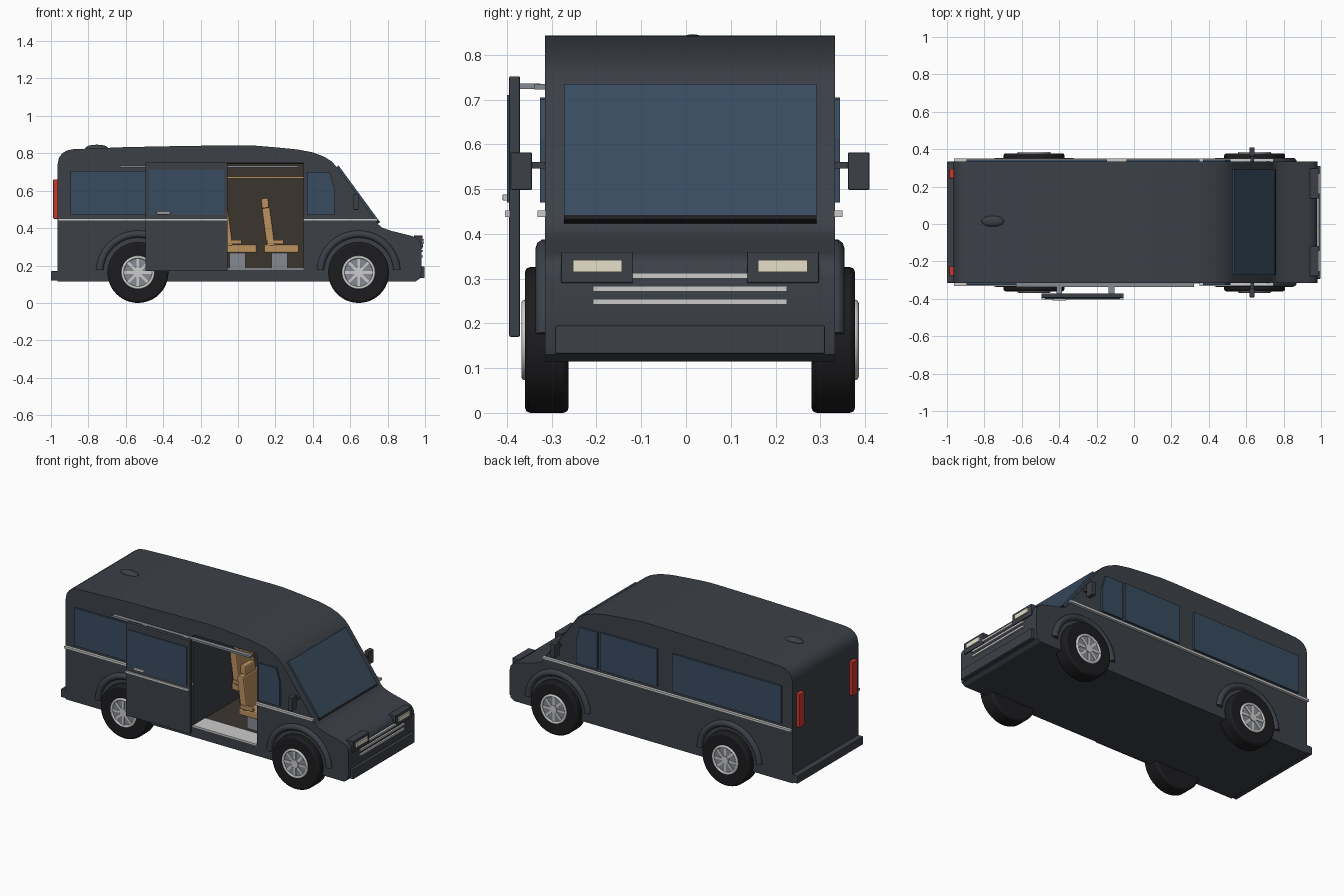
import bpy, math
from mathutils import Vector

if "Cube" in bpy.data.objects:
    bpy.data.objects.remove(bpy.data.objects["Cube"])

CY = 0.009          # body centre line (open door shifts it off zero)
HW = 0.324          # body half width


def mat(name, r, g, b):
    m = bpy.data.materials.new(name)
    m.diffuse_color = (r, g, b, 1)
    m.use_nodes = True
    m.node_tree.nodes["Principled BSDF"].inputs["Base Color"].default_value = m.diffuse_color
    return m


PAINT = mat("dark_paint", 0.045, 0.052, 0.064)
GLASS = mat("blue_glass", 0.04, 0.072, 0.115)
CHROME = mat("chrome", 0.55, 0.56, 0.58)
STEEL = mat("steel", 0.24, 0.26, 0.29)
RUBBER = mat("rubber", 0.012, 0.012, 0.014)
TAN = mat("tan_leather", 0.5, 0.29, 0.12)
LINING = mat("brown_lining", 0.045, 0.036, 0.028)
LAMP = mat("cream_lamp", 0.8, 0.75, 0.6)
RED = mat("red_lamp", 0.6, 0.04, 0.03)


def finish(o, name, m, bevel=0):
    o.name = name
    o.data.materials.append(m)
    if bevel:
        b = o.modifiers.new("bevel", "BEVEL")
        b.width, b.segments = bevel, 2
    return o


def box(name, m, x, y, z, bevel=0, rot=(0, 0, 0)):
    """Box from (min, max) ranges."""
    bpy.ops.mesh.primitive_cube_add(size=1, location=[(a + b) / 2 for a, b in (x, y, z)], rotation=rot)
    o = bpy.context.object
    o.scale = [b - a for a, b in (x, y, z)]
    bpy.ops.object.transform_apply(location=False, rotation=False, scale=True)
    return finish(o, name, m, bevel)


def cyl(name, m, loc, r, depth, n=48, bevel=0):
    """Cylinder along y."""
    bpy.ops.mesh.primitive_cylinder_add(vertices=n, radius=r, depth=depth, location=loc, rotation=(math.pi / 2, 0, 0))
    o = finish(bpy.context.object, name, m, bevel)
    bpy.ops.object.shade_smooth_by_angle(angle=math.radians(35))
    return o


def prism(name, m, pts, y0, y1):
    """Side profile (x, z) extruded from y0 to y1."""
    n = len(pts)
    v = [(x, y, z) for y in (y0, y1) for x, z in pts]
    f = [list(range(n)), list(range(2 * n - 1, n - 1, -1))]
    f += [[i, i + n, (i + 1) % n + n, (i + 1) % n] for i in range(n)]
    me = bpy.data.meshes.new(name)
    me.from_pydata(v, [], f)
    o = bpy.data.objects.new(name, me)
    bpy.context.collection.objects.link(o)
    bpy.ops.object.select_all(action='DESELECT')
    bpy.context.view_layer.objects.active = o
    o.select_set(True)
    bpy.ops.object.mode_set(mode='EDIT')
    bpy.ops.mesh.select_all(action='SELECT')
    bpy.ops.mesh.normals_make_consistent(inside=False)
    bpy.ops.object.mode_set(mode='OBJECT')
    return finish(o, name, m)


def side(s, a, b):
    """y range from offsets a..b out of the centre line, on side s."""
    return tuple(sorted((CY + s * a, CY + s * b)))


# body shell with a recessed cabin behind the sliding door
profile = [(-0.965, 0.115), (-0.965, 0.74), (-0.958, 0.775), (-0.94, 0.8), (-0.915, 0.815), (-0.88, 0.822),
           (-0.6, 0.833), (-0.3, 0.839), (0, 0.843), (0.08, 0.842), (0.2, 0.832), (0.32, 0.82), (0.4, 0.805),
           (0.46, 0.782), (0.5, 0.757), (0.53, 0.725), (0.735, 0.445), (0.75, 0.42), (0.77, 0.403), (0.82, 0.385),
           (0.93, 0.358), (0.96, 0.345), (0.975, 0.325), (0.98, 0.3), (0.98, 0.16), (0.972, 0.13), (0.95, 0.115)]
body = prism("body", PAINT, profile, CY - HW, CY + HW)
cutter = box("door_cutter", PAINT, (-0.09, 0.35), (-0.5, 0.3), (0.18, 0.75))
cutter.hide_render = True
bpy.context.view_layer.objects.active = body
bm = body.modifiers.new("opening", "BOOLEAN")
bm.object, bm.operation, bm.solver = cutter, 'DIFFERENCE', 'EXACT'
bpy.ops.object.modifier_apply(modifier="opening")
bpy.data.objects.remove(cutter)
bpy.ops.object.select_all(action='DESELECT')
body.select_set(True)
bpy.ops.object.shade_smooth_by_angle(angle=math.radians(30))

# cabin lining, floor, sill and grab rail
box("cabin_wall", LINING, (-0.089, 0.349), (0.29, 0.299), (0.181, 0.749))
box("cabin_floor", LINING, (-0.089, 0.349), (-0.2, 0.29), (0.181, 0.186))
box("cabin_ceiling", LINING, (-0.089, 0.349), (-0.3, 0.29), (0.742, 0.749))
box("door_sill", CHROME, (-0.089, 0.349), (-0.318, -0.2), (0.178, 0.188))
box("grab_rail", TAN, (-0.089, 0.349), (0.275, 0.29), (0.665, 0.675))


# seats
def seat(x, y):
    box("seat_base", STEEL, (x - 0.045, x + 0.04), (y - 0.06, y + 0.06), (0.186, 0.27))
    box("seat_cushion", TAN, (x - 0.085, x + 0.1), (y - 0.085, y + 0.085), (0.268, 0.312), 0.008)
    box("seat_back", TAN, (x - 0.085, x - 0.04), (y - 0.085, y + 0.085), (0.3, 0.51), 0.008, (0, -0.13, 0))
    box("headrest", TAN, (x - 0.1, x - 0.06), (y - 0.05, y + 0.05), (0.505, 0.56), 0.008, (0, -0.08, 0))
    for s in (-1, 1):
        box("armrest", TAN, (x - 0.07, x + 0.02), (y + s * 0.085 - 0.01, y + s * 0.085 + 0.01), (0.315, 0.337), 0.004)


for x, y in ((0.225, -0.11), (0.225, 0.14), (0.0, 0.14)):
    seat(x, y)

# side glass and trim
front_window = [(0.37, 0.47), (0.515, 0.47), (0.515, 0.615), (0.49, 0.7), (0.37, 0.7)]
for s in (-1, 1):
    y = side(s, HW - 0.004, HW + 0.011)
    box("rear_side_window", GLASS, (-0.895, -0.145), y, (0.47, 0.705))
    prism("front_side_window", GLASS, front_window, *y)
    trim = side(s, HW - 0.002, HW + 0.017)
    for a, b in (((-0.963, 0.745),) if s > 0 else ((-0.963, -0.09), (0.35, 0.745))):
        box("side_trim", CHROME, (a, b), trim, (0.438, 0.452))
box("middle_side_window", GLASS, (-0.04, 0.35), side(1, HW - 0.004, HW + 0.011), (0.47, 0.705))

# open sliding door with its rail
box("sliding_door", PAINT, (-0.495, -0.055), (-0.395, -0.371), (0.17, 0.752), 0.003)
box("door_window", GLASS, (-0.475, -0.075), (-0.4, -0.39), (0.47, 0.71))
box("door_trim", CHROME, (-0.494, -0.056), (-0.404, -0.39), (0.438, 0.452))
box("door_handle", CHROME, (-0.435, -0.362), (-0.41, -0.39), (0.474, 0.488), 0.003)
box("door_rail", STEEL, (-0.63, 0.32), (-0.338, -0.31), (0.723, 0.735))
for x, z in ((-0.12, 0.73), (-0.4, 0.73)):
    box("door_roller_arm", STEEL, (x - 0.015, x + 0.015), (-0.372, -0.325), (z - 0.006, z + 0.006))

# windscreen on the slope
p0, p1 = Vector((0.735, 0.445)), Vector((0.53, 0.725))
d = (p1 - p0).normalized()
nrm = Vector((d.y, -d.x))


def slope_panel(name, m, a, b, t):
    q = [p0 + d * a - nrm * 0.004, p0 + d * b - nrm * 0.004, p0 + d * b + nrm * t, p0 + d * a + nrm * t]
    prism(name, m, [tuple(v) for v in q], CY - 0.282, CY + 0.282)


slope_panel("windscreen", GLASS, -0.012, 0.35, 0.012)
slope_panel("windscreen_base", RUBBER, -0.025, -0.012, 0.012)

# nose: lamps, grille, bumpers
for s in (-1, 1):
    box("lamp_housing", PAINT, (0.94, 0.987), side(s, 0.127, 0.288), (0.29, 0.36), 0.003)
    box("headlamp", LAMP, (0.97, 0.995), side(s, 0.152, 0.262), (0.315, 0.342))
    box("tail_lamp", RED, (-0.988, -0.95), side(s, 0.235, 0.285), (0.45, 0.66), 0.004)
for z, w in ((0.306, 0.128), (0.277, 0.217), (0.248, 0.217)):
    box("grille_bar", CHROME, (0.96, 0.99), (CY - w, CY + w), (z - 0.006, z + 0.006))
box("front_bumper", PAINT, (0.94, 0.998), (CY - 0.302, CY + 0.302), (0.132, 0.195), 0.004)
box("rear_bumper", PAINT, (-1.0, -0.95), (CY - HW, CY + HW), (0.12, 0.17), 0.004)

# wing mirrors
for s in (-1, 1):
    box("mirror_arm", PAINT, (0.622, 0.642), side(s, 0.295, 0.37), (0.546, 0.56))
    box("mirror", PAINT, (0.617, 0.645), side(s, 0.353, 0.401), (0.498, 0.582), 0.003)

# roof vent
bpy.ops.mesh.primitive_uv_sphere_add(segments=32, ring_count=12, radius=1, location=(-0.755, CY + 0.006, 0.828))
bpy.context.object.scale = (0.06, 0.029, 0.018)
finish(bpy.context.object, "roof_vent", PAINT)
bpy.ops.object.shade_smooth()


# wheels and arch flares
def wheel(x, s):
    z = 0.163
    cyl("tyre", RUBBER, (x, CY + s * 0.32, z), z, 0.098, 48, 0.012)
    cyl("wheel_disc", STEEL, (x, CY + s * 0.364, z), 0.08, 0.012)
    bpy.ops.mesh.primitive_torus_add(major_radius=0.082, minor_radius=0.008, major_segments=48, minor_segments=8,
                                     location=(x, CY + s * 0.369, z), rotation=(math.pi / 2, 0, 0))
    finish(bpy.context.object, "wheel_ring", CHROME)
    bpy.ops.object.shade_smooth()
    for k in range(4):
        box("spoke", CHROME, (x - 0.078, x + 0.078), side(s, 0.366, 0.373),
            (z - 0.007, z + 0.007), 0, (0, k * math.pi / 4, 0))
    cyl("hub", CHROME, (x, CY + s * 0.371, z), 0.025, 0.012, 24)
    c = bpy.data.curves.new("arch_flare", 'CURVE')
    c.dimensions, c.bevel_depth, c.bevel_resolution, c.use_fill_caps = '3D', 0.02, 3, True
    sp = c.splines.new('POLY')
    sp.points.add(32)
    for i, p in enumerate(sp.points):
        a = math.radians(4 + 172 * i / 32)
        p.co = (x + 0.205 * math.cos(a), CY + s * 0.325, z + 0.205 * math.sin(a), 1)
    o = bpy.data.objects.new("arch_flare", c)
    bpy.context.collection.objects.link(o)
    c.materials.append(PAINT)


for x in (-0.535, 0.645):
    for s in (-1, 1):
        wheel(x, s)
